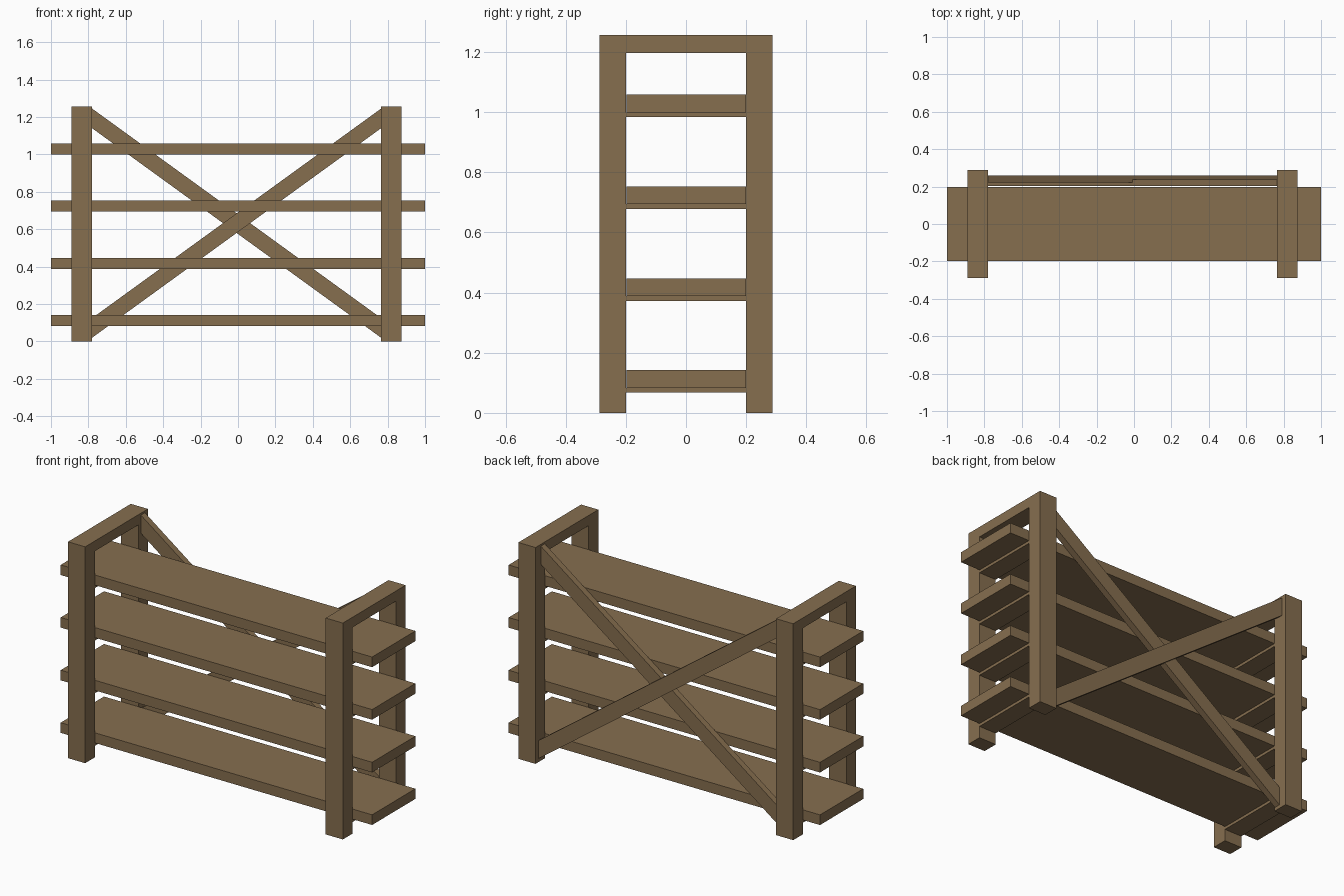
import bpy, bmesh
from mathutils import Vector

if "Cube" in bpy.data.objects:
    bpy.data.objects.remove(bpy.data.objects["Cube"])

wood = bpy.data.materials.new("brown_wood")
wood.diffuse_color = (0.238, 0.156, 0.078, 1)
wood.use_nodes = True
wood.node_tree.nodes["Principled BSDF"].inputs["Base Color"].default_value = wood.diffuse_color


def prism(name, profile, offset):
    """Extrude a flat outline along an offset vector."""
    bm = bmesh.new()
    face = bm.faces.new([bm.verts.new(p) for p in profile])
    ext = bmesh.ops.extrude_face_region(bm, geom=[face])
    moved = [g for g in ext["geom"] if isinstance(g, bmesh.types.BMVert)]
    bmesh.ops.translate(bm, verts=moved, vec=Vector(offset))
    bmesh.ops.recalc_face_normals(bm, faces=bm.faces)
    mesh = bpy.data.meshes.new(name)
    bm.to_mesh(mesh)
    bm.free()
    mesh.materials.append(wood)
    obj = bpy.data.objects.new(name, mesh)
    bpy.context.collection.objects.link(obj)
    return obj


def box(name, x0, x1, y0, y1, z0, z1):
    return prism(name, [(x0, y0, z0), (x1, y0, z0), (x1, y1, z0), (x0, y1, z0)],
                 (0, 0, z1 - z0))


FRAMES = {"left": (-0.89, -0.78), "right": (0.765, 0.875)}
SHELVES = [0.083, 0.388, 0.694, 0.999]
OUT, INN, TOP, BAR = 0.288, 0.199, 1.256, 1.197

# end frames: two posts joined by a top bar, in one upside-down U
for side, (x0, x1) in FRAMES.items():
    outline = [(-OUT, 0), (-INN, 0), (-INN, BAR), (INN, BAR),
               (INN, 0), (OUT, 0), (OUT, TOP), (-OUT, TOP)]
    prism(side + "_end_frame", [(x0, y, z) for y, z in outline], (x1 - x0, 0, 0))

# shelves and the rails that carry them between the posts
for i, z in enumerate(SHELVES, 1):
    box(f"shelf_{i}", -1, 1, -0.198, 0.199, z, z + 0.059)
    for side, (x0, x1) in FRAMES.items():
        box(f"{side}_shelf_rail_{i}", x0, x1, -INN, INN, z - 0.016, z)

# crossed braces on the back, one just outside the other
xl, xr = FRAMES["left"][1], FRAMES["right"][0]
HI, LO, W = 1.245, 0.02, 0.105
for name, za, zb, y in (("outer_brace", HI - W, LO, 0.223),
                        ("inner_brace", LO, HI - W, 0.202)):
    prism(name, [(xl, y, za), (xr, y, zb), (xr, y, zb + W), (xl, y, za + W)],
          (0, 0.037, 0))
